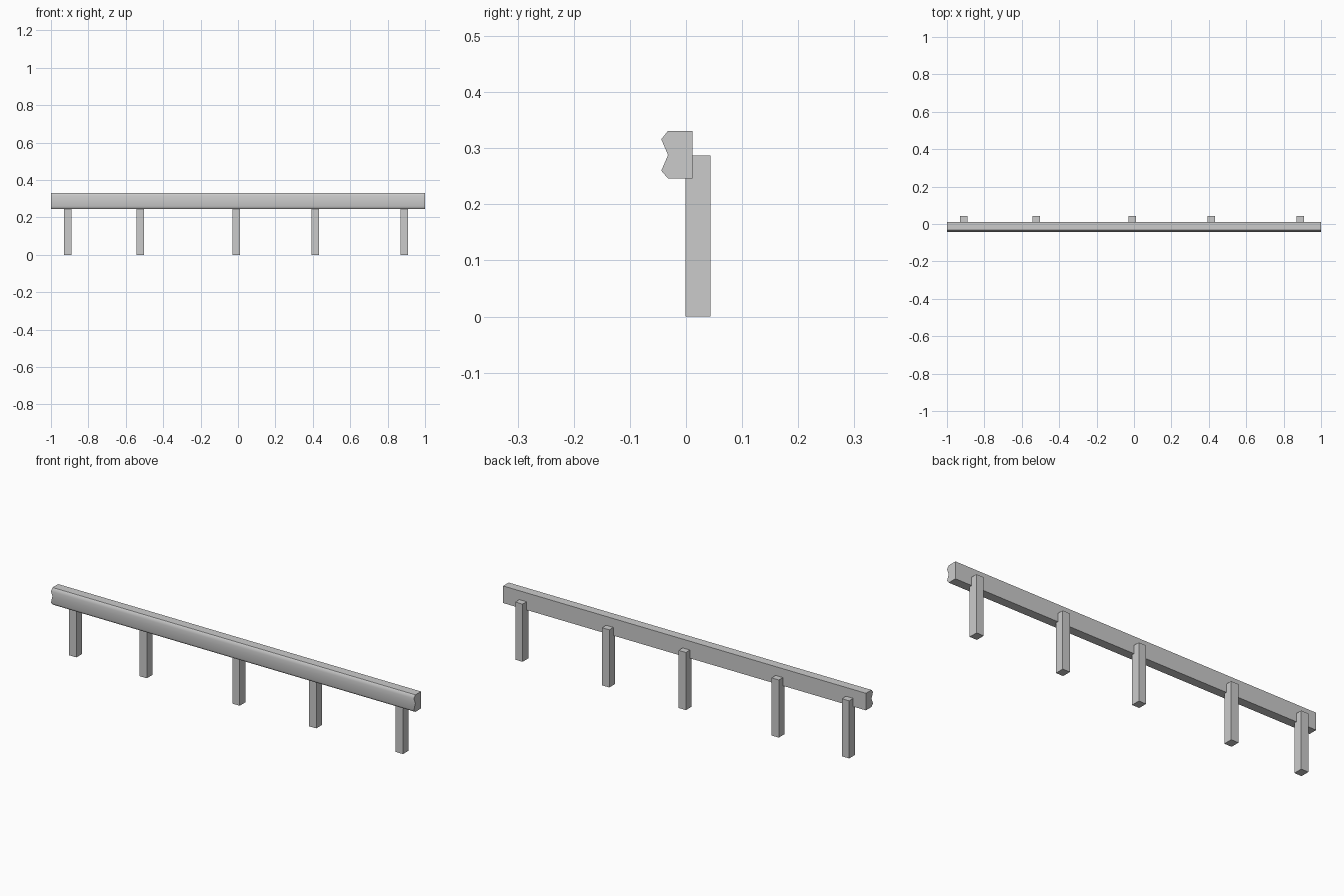
import bpy, bmesh

if "Cube" in bpy.data.objects:
    bpy.data.objects.remove(bpy.data.objects["Cube"])

# Rail cross-section (y, z): flat back, two ridges with a valley on the front
PROFILE = [(0.012, 0.331), (-0.032, 0.331), (-0.044, 0.316), (-0.032, 0.288),
           (-0.044, 0.260), (-0.032, 0.246), (0.012, 0.246)]
POST_X = [-0.91, -0.522, -0.01, 0.412, 0.89]


def add_object(name, bm):
    bmesh.ops.recalc_face_normals(bm, faces=bm.faces)
    mesh = bpy.data.meshes.new(name)
    bm.to_mesh(mesh)
    bm.free()
    obj = bpy.data.objects.new(name, mesh)
    bpy.context.collection.objects.link(obj)
    return obj


def box(name, lo, hi):
    bm = bmesh.new()
    bmesh.ops.create_cube(bm, size=1)
    for v in bm.verts:
        v.co = [(a + b) / 2 + c * (b - a) for a, b, c in zip(lo, hi, v.co)]
    return add_object(name, bm)


# Rail: extruded profile, smooth rippled front with sharp outer edges
bm = bmesh.new()
end = bm.faces.new([bm.verts.new((-1, y, z)) for y, z in PROFILE])
ext = bmesh.ops.extrude_face_region(bm, geom=[end], use_keep_orig=True)
bmesh.ops.translate(bm, vec=(2, 0, 0),
                    verts=[g for g in ext["geom"] if isinstance(g, bmesh.types.BMVert)])
for f in bm.faces:
    f.smooth = len(f.verts) == 4 and f.calc_center_median().y < -0.035
add_object("rail", bm)

# Square posts behind the rail
for i, x in enumerate(POST_X, 1):
    box(f"post_{i}", (x - 0.02, -0.001, 0), (x + 0.02, 0.044, 0.287))
